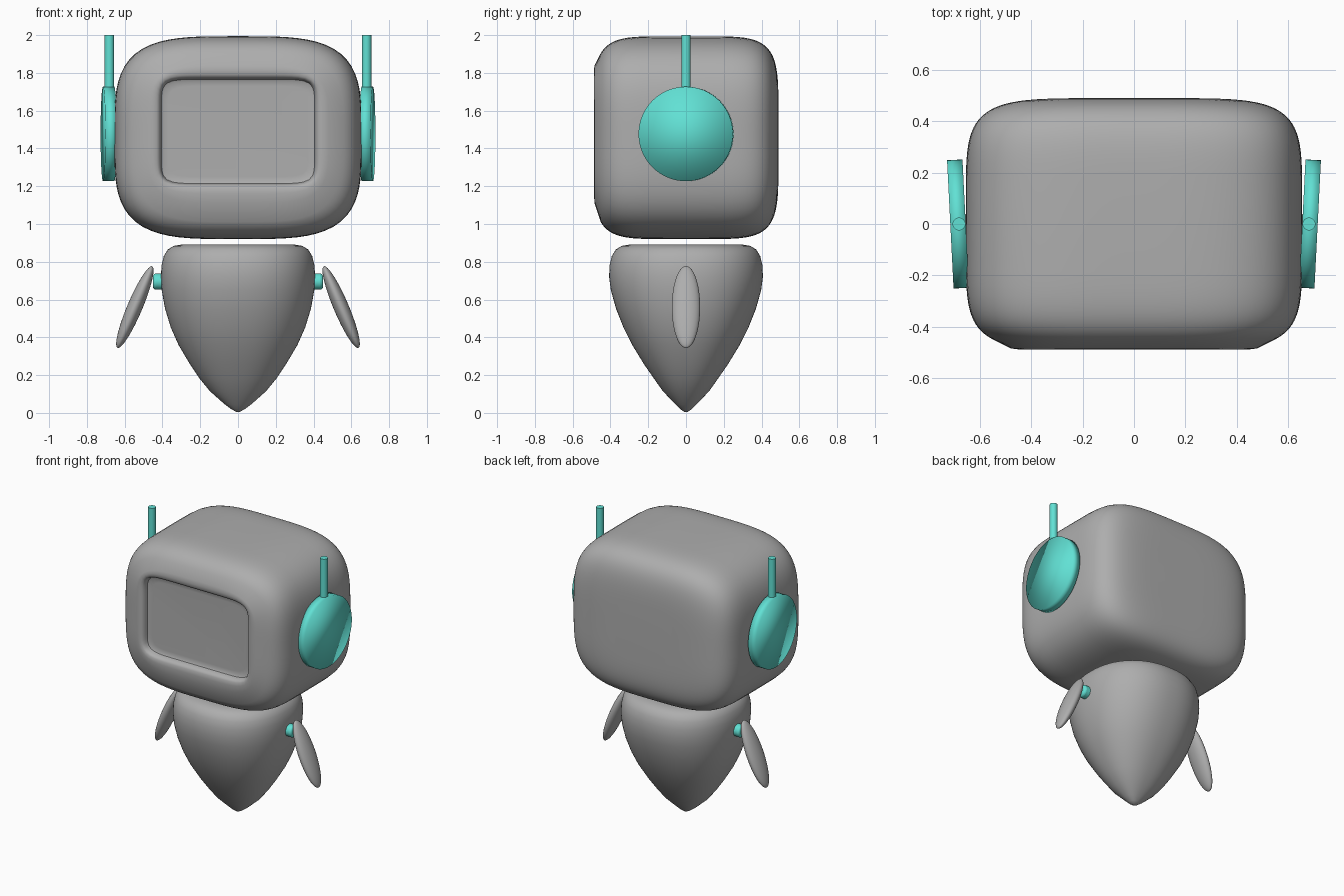
import bpy, bmesh, math

cube = bpy.data.objects.get("Cube")
if cube:
    bpy.data.objects.remove(cube, do_unlink=True)


def material(name, rgb):
    m = bpy.data.materials.new(name)
    m.use_nodes = True
    m.diffuse_color = (*rgb, 1)
    m.node_tree.nodes["Principled BSDF"].inputs["Base Color"].default_value = (*rgb, 1)
    return m


GREY = material("shell grey", (0.42, 0.42, 0.42))
TEAL = material("accent teal", (0.12, 0.75, 0.66))


def smooth(obj, angle):
    bpy.ops.object.select_all(action='DESELECT')
    obj.select_set(True)
    bpy.context.view_layer.objects.active = obj
    if angle is None:
        bpy.ops.object.shade_smooth()
    else:
        bpy.ops.object.shade_smooth_by_angle(angle=math.radians(angle))


def finish(obj, name, mat, angle=40):
    obj.name = obj.data.name = name
    obj.data.materials.append(mat)
    smooth(obj, angle)
    return obj


def loft(name, rings, place, mat, segments=96):
    """Skin superellipse rings (pos, half_u, half_v, power, offset_v)."""
    bm = bmesh.new()
    loops = []
    for pos, a, b, p, off in rings:
        loop = []
        for i in range(segments):
            t = 2 * math.pi * i / segments
            c, s = math.cos(t), math.sin(t)
            r = (abs(c) ** p + abs(s) ** p) ** (-1 / p)
            loop.append(bm.verts.new(place(a * r * c, b * r * s + off, pos)))
        loops.append(loop)
    for l0, l1 in zip(loops, loops[1:]):
        for i in range(segments):
            j = (i + 1) % segments
            bm.faces.new((l0[i], l0[j], l1[j], l1[i]))
    bm.faces.new(loops[0])
    bm.faces.new(loops[-1])
    bmesh.ops.recalc_face_normals(bm, faces=bm.faces)
    mesh = bpy.data.meshes.new(name)
    bm.to_mesh(mesh)
    bm.free()
    obj = bpy.data.objects.new(name, mesh)
    bpy.context.collection.objects.link(obj)
    return finish(obj, name, mat)


# Head: rounded shell from back to front, ending in a recessed screen
HX, HY, HZ, MID, P = 0.655, 0.49, 0.537, 1.457, 5.5
head = []
for i in range(1, 41):
    t = math.pi * i / 44
    s = math.sin(t) ** (2 / P)
    y = math.copysign(abs(math.cos(t)) ** (2 / P), math.cos(t)) * HY
    if y < 0 and s < 0.8:
        break
    head.append((y, HX * s, HZ * s, 3.7, MID))
head += [
    (-0.484, 0.480, 0.365, 4.3, 1.475),
    (-0.488, 0.450, 0.325, 5.5, 1.487),
    (-0.486, 0.430, 0.300, 7, 1.490),
    (-0.478, 0.417, 0.287, 8, 1.490),
    (-0.462, 0.410, 0.280, 9, 1.490),
    (-0.446, 0.406, 0.276, 9, 1.490),
    (-0.440, 0.394, 0.264, 9, 1.490),
    (-0.439, 0.370, 0.240, 9, 1.490),
]
loft("head", head, lambda u, v, w: (u, w, v), GREY)

# Body: tapering drop, slightly flatter front to back
body = [
    (0.006, 0.010, 0.010), (0.020, 0.036, 0.030), (0.045, 0.070, 0.055),
    (0.114, 0.148, 0.122), (0.185, 0.206, 0.172), (0.257, 0.254, 0.222),
    (0.360, 0.315, 0.285), (0.450, 0.355, 0.330), (0.550, 0.386, 0.370),
    (0.650, 0.404, 0.398), (0.720, 0.408, 0.407), (0.780, 0.405, 0.405),
    (0.830, 0.393, 0.393), (0.865, 0.372, 0.372), (0.884, 0.340, 0.340),
    (0.891, 0.300, 0.300),
]
loft("body", [(z, a, b, 2.25, 0) for z, a, b in body],
     lambda u, v, w: (u, v, w), GREY)


def cylinder(name, radius, depth, loc, rot, segments, angle):
    bpy.ops.mesh.primitive_cylinder_add(vertices=segments, radius=radius, depth=depth,
                                        location=loc, rotation=rot)
    return finish(bpy.context.object, name, TEAL, angle)


for side, tag in ((1, "left"), (-1, "right")):
    # Ear disc, turned slightly forward, softly shaded across its rim
    cylinder(tag + "_ear", 0.25, 0.06, (side * 0.685, 0, 1.477),
             (0, math.pi / 2, -side * math.radians(2.9)), 64, None)
    # Antenna rising out of the ear
    cylinder(tag + "_antenna", 0.025, 0.34, (side * 0.681, 0, 1.83), (0, 0, 0), 32, 40)
    # Shoulder peg with rounded end
    peg = cylinder(tag + "_shoulder", 0.043, 0.10, (side * 0.40, 0, 0.695),
                   (0, math.pi / 2, 0), 32, 40)
    bevel = peg.modifiers.new("round", 'BEVEL')
    bevel.width, bevel.segments = 0.015, 3
    # Flattened arm swinging outward
    bpy.ops.mesh.primitive_uv_sphere_add(segments=48, ring_count=24, radius=1,
                                         location=(side * 0.546, 0, 0.56),
                                         rotation=(0, -side * math.radians(23), 0))
    arm = bpy.context.object
    arm.scale = (0.04, 0.075, 0.235)
    finish(arm, tag + "_arm", GREY, None)
